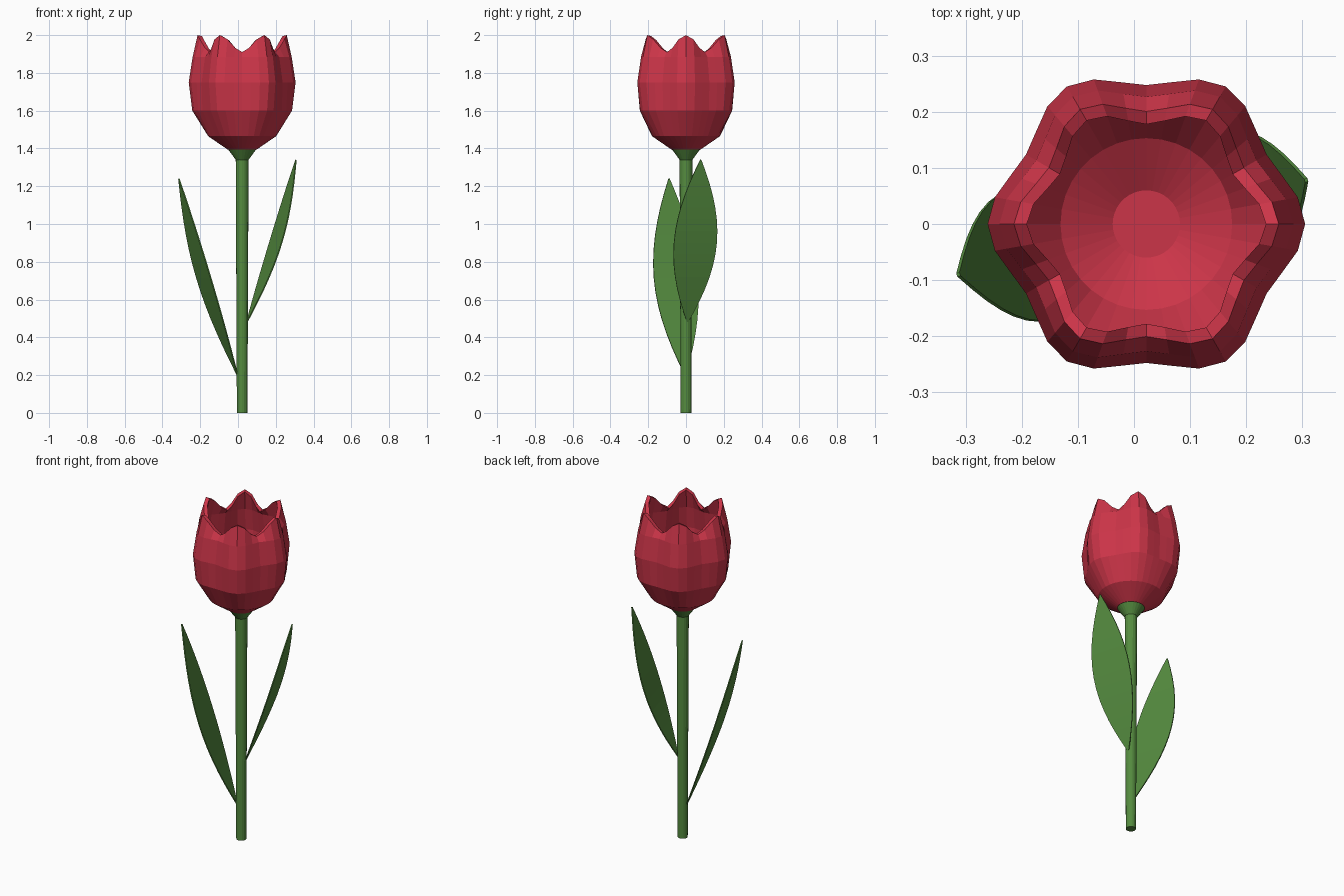
import bpy
from math import sin, cos, pi, radians
from mathutils import Vector

if "Cube" in bpy.data.objects:
    bpy.data.objects.remove(bpy.data.objects["Cube"])

CX = 0.022  # the flower axis sits slightly off centre


def material(name, rgb):
    m = bpy.data.materials.new(name)
    m.diffuse_color = (*rgb, 1)
    m.use_nodes = True
    m.node_tree.nodes["Principled BSDF"].inputs["Base Color"].default_value = m.diffuse_color
    return m


RED = material("petal_red", (0.60, 0.035, 0.065))
GREEN = material("leaf_green", (0.09, 0.26, 0.05))


def make(name, verts, faces, mat):
    me = bpy.data.meshes.new(name)
    me.from_pydata(verts, [], faces)
    me.update()
    me.materials.append(mat)
    ob = bpy.data.objects.new(name, me)
    bpy.context.collection.objects.link(ob)
    return ob


def lathe(name, profile, n, mat):
    """profile rows: (lobe radius, z at lobe, lobe depth ratio, z drop between lobes)"""
    verts, faces = [], []
    for r, z, lobe, drop in profile:
        for i in range(n):
            a = 2 * pi * i / n
            k = 0.5 - 0.5 * cos(6 * a)
            rr = r * (1 - lobe * k)
            verts.append((CX + rr * cos(a), rr * sin(a), z - drop * k))
    for j in range(len(profile) - 1):
        for i in range(n):
            i2 = (i + 1) % n
            faces.append((j * n + i, j * n + i2, (j + 1) * n + i2, (j + 1) * n + i))
    faces.append(tuple(reversed(range(n))))
    top = (len(profile) - 1) * n
    faces.append(tuple(top + i for i in range(n)))
    return make(name, verts, faces, mat)


# Stem and the flared receptacle under the flower
lathe("stem", [(0.028, 0, 0, 0), (0.034, 1.35, 0, 0)], 16, GREEN)
lathe("receptacle", [(0.034, 1.34, 0, 0), (0.078, 1.40, 0, 0)], 24, GREEN)

# Six-lobed cup: outer wall up, over the rim, inner wall down to the floor
lathe("petal_cup", [
    (0.078, 1.395, 0, 0), (0.180, 1.465, 0, 0), (0.264, 1.60, 0.08, 0),
    (0.283, 1.75, 0.125, 0), (0.262, 1.885, 0.135, 0.0), (0.236, 2.0, 0.15, 0.09),
    (0.213, 1.995, 0.165, 0.09), (0.239, 1.88, 0.145, 0.0), (0.258, 1.75, 0.13, 0),
    (0.240, 1.60, 0.08, 0), (0.153, 1.485, 0, 0), (0.060, 1.43, 0, 0)], 36, RED)


def leaf(name, base, tip, half_width, bulge, twist, steps=14):
    """Lens-shaped blade arching outwards between two points"""
    base, tip = Vector(base), Vector(tip)
    side = Vector((-sin(radians(twist)), cos(radians(twist)), 0))
    out = side.cross(tip - base).normalized()
    if out.x * (tip.x - base.x) < 0:
        out = -out
    verts, faces = [], []
    for s in range(steps + 1):
        t = s / steps
        c = base.lerp(tip, t) + out * bulge * sin(pi * t)
        w = max(half_width * sin(pi * t) ** 0.9, 0.003)
        verts += [c - side * w, c, c + side * w]
        if s:
            b = 3 * s
            faces += [(b - 3, b - 2, b + 1, b), (b - 2, b - 1, b + 2, b + 1)]
    ob = make(name, verts, faces, GREEN)
    mod = ob.modifiers.new("thickness", 'SOLIDIFY')
    mod.thickness = 0.006
    mod.offset = 0
    return ob


# Two leaves on opposite sides
leaf("leaf_left", (-0.003, -0.003, 0.20), (-0.313, -0.09, 1.24), 0.122, 0.025, 18)
leaf("leaf_right", (0.047, 0.008, 0.48), (0.307, 0.078, 1.34), 0.118, 0.025, 16)
